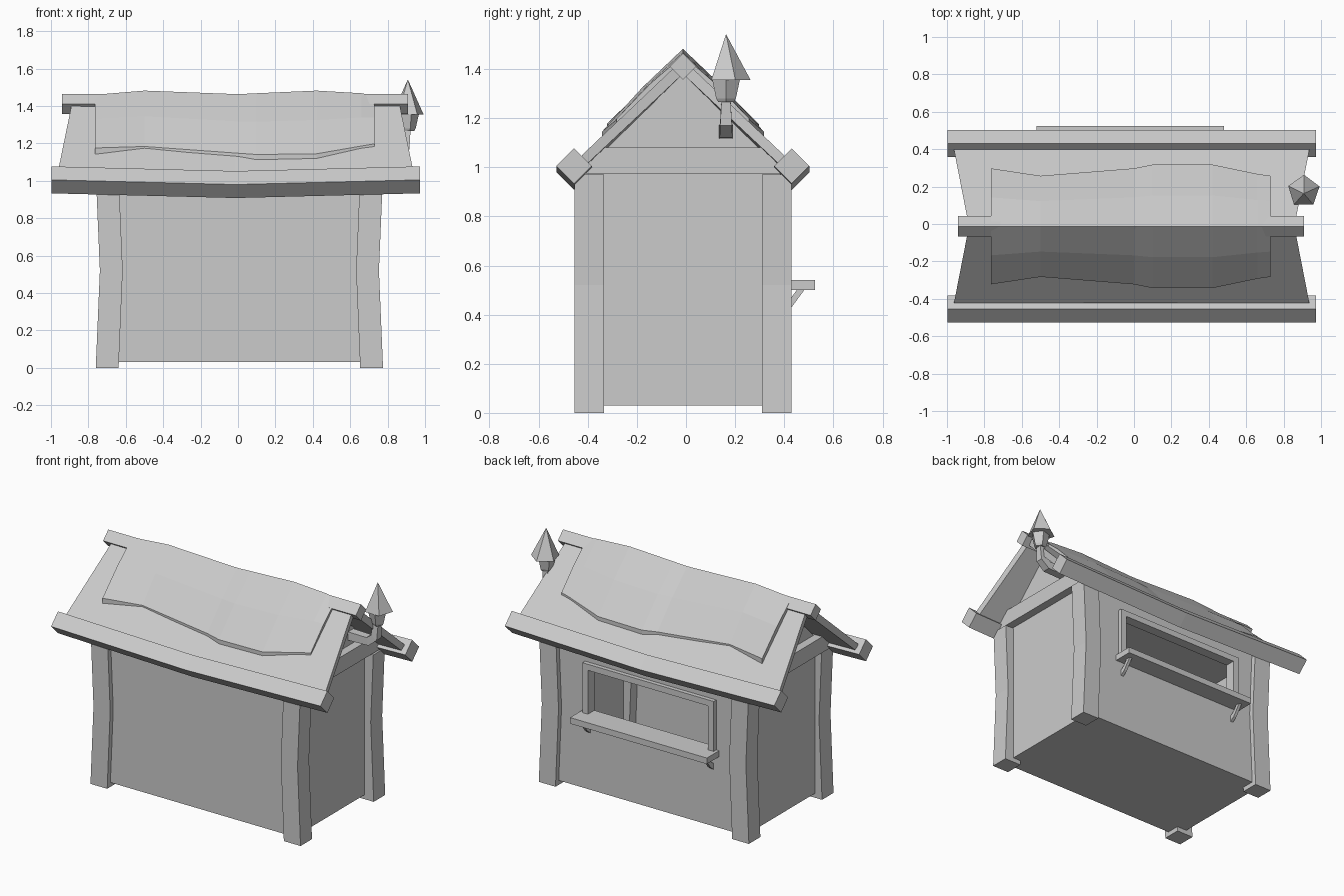
import bpy, math

cube = bpy.data.objects.get("Cube")
if cube:
    bpy.data.objects.remove(cube)

grey = bpy.data.materials.new("plain_grey")
grey.use_nodes = True
COLOUR = (0.6, 0.6, 0.6, 1)
grey.diffuse_color = COLOUR
grey.node_tree.nodes["Principled BSDF"].inputs["Base Color"].default_value = COLOUR

YC = -0.0125   # depth of the ridge line
XC = -0.0125   # middle of the roof


def loft(name, rings):
    """Skin a list of equal rings and cap both ends."""
    n = len(rings[0])
    verts = [p for ring in rings for p in ring]
    faces = [(i * n + j, i * n + (j + 1) % n, (i + 1) * n + (j + 1) % n, (i + 1) * n + j)
             for i in range(len(rings) - 1) for j in range(n)]
    faces += [tuple(range(n))[::-1], tuple(range(len(verts) - n, len(verts)))]
    mesh = bpy.data.meshes.new(name)
    mesh.from_pydata(verts, [], faces)
    mesh.materials.append(grey)
    obj = bpy.data.objects.new(name, mesh)
    bpy.context.collection.objects.link(obj)
    # consistent outward normals
    import bmesh
    bm = bmesh.new()
    bm.from_mesh(mesh)
    bmesh.ops.recalc_face_normals(bm, faces=bm.faces)
    bm.to_mesh(mesh)
    bm.free()
    return obj


def rect(x0, x1, y0, y1, z):
    return [(x0, y0, z), (x1, y0, z), (x1, y1, z), (x0, y1, z)]


def box(name, x0, x1, y0, y1, z0, z1):
    return loft(name, [rect(x0, x1, y0, y1, z0), rect(x0, x1, y0, y1, z1)])


def diamond(x, y, z, r):
    return [(x, y - r, z), (x, y, z + r), (x, y + r, z), (x, y, z - r)]


def circle(x, y, z, r, sides, turn=0):
    steps = [turn + math.tau * i / sides for i in range(sides)]
    return [(x + r * math.cos(a), y + r * math.sin(a), z) for a in steps]


# Corner posts, pinched inwards at mid height
for side, sx in (("left", 1), ("right", -1)):
    for end, sy in (("front", -1), ("back", 1)):
        rings = []
        for z, bend in ((0, 0), (0.52, 0.022), (0.97, 0.003)):
            x = 0.0075 + sx * (0.707 - bend)
            y = YC + sy * 0.382
            rings.append(rect(x - 0.061, x + 0.061, y - 0.06, y + 0.06, z))
        loft(f"{end}_{side}_post", rings)

# Hollow hut: floor, ceiling and thin walls
WX, WY, T = 0.71, 0.41, 0.02
Y0, Y1 = YC - WY, YC + WY
box("floor", -WX, WX, Y0, Y1, 0.03, 0.05)
box("ceiling", -WX, WX, Y0, Y1, 0.95, 0.97)
box("front_wall", -WX, WX, Y0, Y0 + T, 0.03, 0.97)
for side, sx in (("left", 1), ("right", -1)):
    a, b = sorted((sx * WX, sx * (WX - T)))
    box(f"{side}_wall", a, b, Y0, Y1, 0.03, 0.97)

# Back wall around the serving window
OX0, OX1, OZ0, OZ1 = -0.46, 0.42, 0.53, 0.83
box("back_wall_lower", -WX, WX, Y1 - T, Y1, 0.03, OZ0)
box("back_wall_upper", -WX, WX, Y1 - T, Y1, OZ1, 0.97)
box("back_wall_right", -WX, OX0, Y1 - T, Y1, OZ0, OZ1)
box("back_wall_left", OX1, WX, Y1 - T, Y1, OZ0, OZ1)

# Window frame, shelf and brackets
FY0, FY1 = Y1 - 0.04, 0.425
box("window_head", OX0 - 0.04, OX1 + 0.04, FY0, FY1, OZ1, OZ1 + 0.04)
box("window_right_jamb", OX0 - 0.04, OX0, FY0, FY1, OZ0, OZ1)
box("window_left_jamb", OX1, OX1 + 0.04, FY0, FY1, OZ0, OZ1)
box("shelf", -0.52, 0.48, FY0, 0.525, 0.5, 0.54)
for name, x in (("right_bracket", -0.47), ("left_bracket", 0.43)):
    loft(name, [[(k, 0.39, 0.40), (k, 0.43, 0.43), (k, 0.485, 0.505), (k, 0.455, 0.505),
                 (k, 0.425, 0.465), (k, 0.39, 0.44)] for k in (x - 0.01, x + 0.01)])

# Gable triangles with a tie beam below
for side, sx in (("left", 1), ("right", -1)):
    loft(f"{side}_gable", [[(sx * x, YC - 0.43, 0.96), (sx * x, YC + 0.43, 0.96), (sx * x, YC, 1.38)]
                           for x in (WX - T, WX)])
    loft(f"{side}_tie_beam", [[(sx * x, YC - 0.44, 0.975), (sx * x, YC + 0.44, 0.975),
                               (sx * x, YC + 0.325, 1.08), (sx * x, YC - 0.325, 1.08)]
                              for x in (0.66, 0.765)])

# Eave beams sagging in the middle, and the straight ridge beam
for end, sy in (("front", -1), ("back", 1)):
    loft(f"{end}_eave_beam", [diamond(XC + x, YC + sy * 0.443, z, 0.072)
                              for x, z in ((-0.985, 1.005), (0, 0.98), (0.985, 1.005))])
loft("ridge_beam", [diamond(x, YC, 1.41, 0.054) for x in (-0.94, 0.908)])

# Roof slabs, wider at the eaves than at the ridge
TOP, SLOPE = 1.44, 0.95
for end, sy in (("front", -1), ("back", 1)):
    rings = []
    for t, sag in ((-1, 0), (0, 0.02), (1, 0)):
        ridge, eave = XC + 0.87 * t, XC + 0.95 * t
        d = 0.41
        low = TOP - SLOPE * d - sag
        rings.append([(ridge, YC, TOP), (eave, YC + sy * d, low),
                      (eave, YC + sy * d, low - 0.055), (ridge, YC, TOP - 0.06)])
    loft(f"{end}_roof_slab", rings)

# Uneven cover over the ridge: x, ridge height, reach and lift of its lower edge
cover = ((-0.765, 1.46, 0.31, 0.03), (-0.5, 1.482, 0.27, 0.0), (0, 1.463, 0.31, 0.002),
         (0.1, 1.468, 0.33, 0.014), (0.42, 1.482, 0.33, 0.018), (0.66, 1.468, 0.28, 0.012),
         (0.73, 1.455, 0.27, 0.014))
rings = []
for x, top, reach, lift in cover:
    outer, inner = [], []
    for s in (-1, -0.5, 0, 0.5, 1):
        d = abs(s) * reach
        base = TOP - SLOPE * d
        rise = (top - TOP) * (1 - abs(s)) + lift * abs(s) + (0.012 if abs(s) == 0.5 else 0)
        outer.append((x, YC + s * reach, base + rise))
        inner.append((x, YC + s * reach, base - 0.04))
    rings.append(outer + inner[::-1])
loft("roof_cover", rings)

# Lantern on a bent arm at the left gable
LX, LY = 0.908, 0.163
path = ((0.70, 1.145, 0, 0.028), (0.85, 1.145, 0.3, 0.026), (0.895, 1.18, 1.1, 0.024),
        (0.905, 1.28, 1.5, 0.018))
loft("lantern_arm", [[(x - math.sin(a) * w * u, LY + w * v, z + math.cos(a) * w * u)
                      for u, v in ((-1, -1), (-1, 1), (1, 1), (1, -1))] for x, z, a, w in path])
loft("lantern_body", [circle(LX, LY, 1.265, 0.033, 5), circle(LX, LY, 1.28, 0.042, 5),
                      circle(LX, LY, 1.36, 0.06, 5)])
loft("lantern_cap", [circle(LX, LY + 0.012, 1.355, 0.088, 5, 0.3), circle(LX, LY, 1.54, 0.001, 5, 0.3)])
